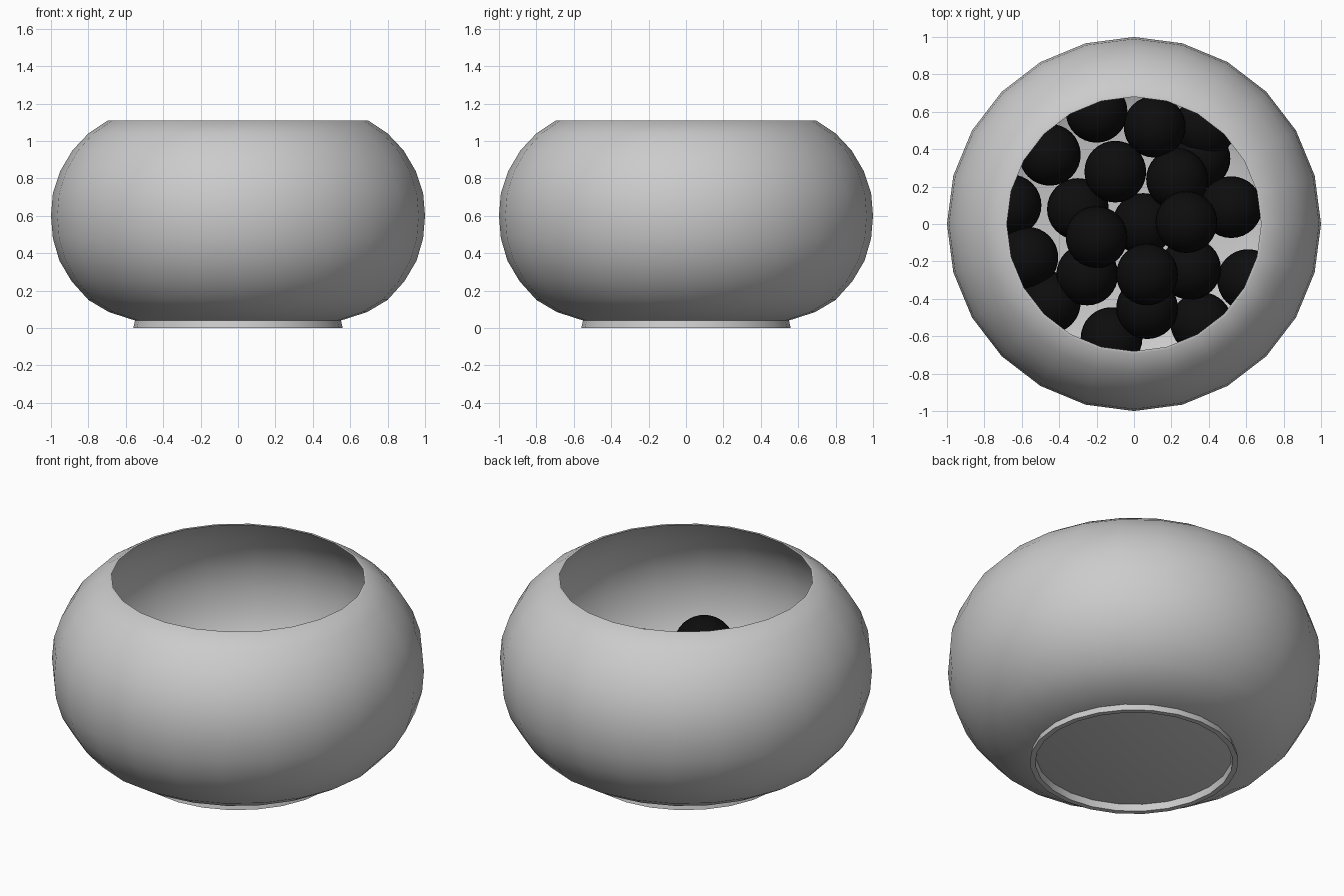
import bpy, bmesh, math
from math import cos, sin, pi

if "Cube" in bpy.data.objects:
    bpy.data.objects.remove(bpy.data.objects["Cube"])

SEG = 24


def lathe(name, profile, closed=False):
    """Revolve an (r, z) profile around z; points with r = 0 become poles."""
    bm = bmesh.new()
    rings = []
    for r, z in profile:
        if r == 0:
            rings.append([bm.verts.new((0, 0, z))] * SEG)
        else:
            rings.append([bm.verts.new((r * cos(2 * pi * i / SEG), r * sin(2 * pi * i / SEG), z))
                          for i in range(SEG)])
    pairs = list(zip(rings, rings[1:]))
    if closed:
        pairs.append((rings[-1], rings[0]))
    for a, b in pairs:
        for i in range(SEG):
            j = (i + 1) % SEG
            bm.faces.new(list(dict.fromkeys((a[i], a[j], b[j], b[i]))))
    bmesh.ops.recalc_face_normals(bm, faces=bm.faces)
    mesh = bpy.data.meshes.new(name)
    bm.to_mesh(mesh)
    bm.free()
    ob = bpy.data.objects.new(name, mesh)
    bpy.context.collection.objects.link(ob)
    bpy.context.view_layer.objects.active = ob
    ob.select_set(True)
    bpy.ops.object.shade_smooth_by_angle(angle=math.radians(35))
    ob.select_set(False)
    return ob


# Thin-walled round bowl with a flat floor
outer = [(0.55, 0.04), (0.69, 0.085), (0.80, 0.15), (0.89, 0.25), (0.955, 0.36),
         (0.99, 0.48), (1.0, 0.60), (0.99, 0.72), (0.95, 0.84), (0.885, 0.95),
         (0.80, 1.04), (0.695, 1.11)]
T = 0.017
inner = [(r - T * (r - 0.1), z + T * (0.6 - z) * 1.5) for r, z in outer[:-1]]
inner.append((0.68, 1.11))
lathe("bowl", [(0, 0.035)] + outer + inner[::-1] + [(0, 0.055)])

# Foot ring
lathe("foot_ring", [(0.56, 0), (0.55, 0.042), (0.525, 0.042), (0.53, 0)], closed=True)

# Black balls heaped in the bowl: (x, y, z)
balls = [
    # top of the heap
    (-0.20, -0.07, 0.50), (0.28, 0.01, 0.56), (0.07, -0.27, 0.59), (-0.10, 0.28, 0.42),
    (0.11, 0.52, 0.42), (0.23, 0.24, 0.40),
    # middle
    (-0.30, 0.08, 0.33), (-0.25, -0.27, 0.36), (0.30, -0.24, 0.38), (0.07, -0.45, 0.38),
    (0.35, 0.35, 0.25), (0.05, 0.00, 0.22),
    # ring against the wall
    (-0.20, 0.60, 0.28), (-0.45, 0.37, 0.26), (-0.66, 0.10, 0.30), (-0.57, -0.18, 0.33),
    (-0.45, -0.42, 0.28), (-0.12, -0.61, 0.27), (0.36, -0.53, 0.28), (0.61, -0.30, 0.30),
    (0.52, 0.09, 0.30), (0.38, 0.52, 0.30),
]
black = bpy.data.materials.new("black")
black.diffuse_color = (0.004, 0.004, 0.004, 1)
black.use_nodes = True
black.node_tree.nodes["Principled BSDF"].inputs["Base Color"].default_value = black.diffuse_color
for n, loc in enumerate(balls):
    bpy.ops.mesh.primitive_uv_sphere_add(segments=32, ring_count=16, radius=0.165, location=loc)
    ob = bpy.context.object
    ob.name = f"ball_{n + 1}"
    ob.data.materials.append(black)
    bpy.ops.object.shade_smooth()
